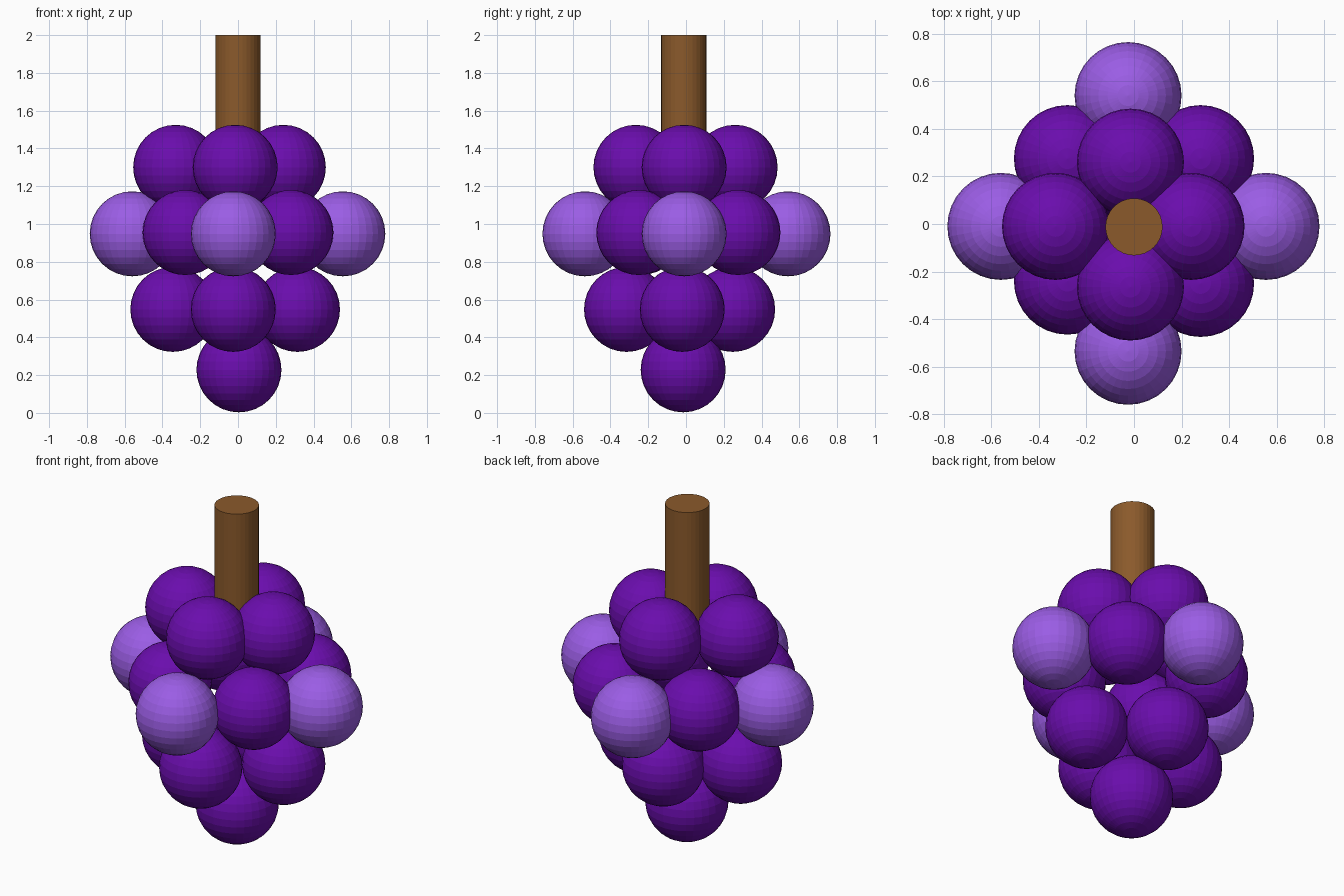
import bpy

if "Cube" in bpy.data.objects:
    bpy.data.objects.remove(bpy.data.objects["Cube"])


def material(name, rgb):
    """Flat colour given as 0-255 sRGB, stored as linear values."""
    lin = [(c / 255 / 12.92) if c < 11 else ((c / 255 + 0.055) / 1.055) ** 2.4 for c in rgb]
    m = bpy.data.materials.new(name)
    m.diffuse_color = (*lin, 1)
    m.use_nodes = True
    m.node_tree.nodes["Principled BSDF"].inputs["Base Color"].default_value = m.diffuse_color
    return m


DARK = material("dark purple", (106, 13, 173))
LIGHT = material("light purple", (155, 93, 229))
BROWN = material("stem brown", (139, 90, 43))
RADIUS = 0.225


def grape(name, x, y, z, mat):
    bpy.ops.mesh.primitive_uv_sphere_add(segments=32, ring_count=16, radius=RADIUS, location=(x, y, z))
    ob = bpy.context.object
    ob.name = name
    ob.data.materials.append(mat)


# Layers of grapes: name, height, colour, plan positions
layers = [
    ("bottom_grape", 0.228, DARK, [(0.005, -0.015)]),
    ("lower_grape", 0.548, DARK, [(-0.345, -0.02), (0.315, -0.02), (-0.025, -0.315), (-0.025, 0.247)]),
    ("middle_grape", 0.955, DARK, [(-0.28, 0.275), (0.28, 0.275), (-0.28, -0.24), (0.28, -0.25)]),
    ("outer_grape", 0.948, LIGHT, [(-0.56, -0.01), (0.555, -0.01), (-0.025, -0.535), (-0.025, 0.54)]),
    ("upper_grape", 1.30, DARK, [(-0.33, -0.01), (0.24, -0.01), (-0.015, -0.265), (-0.015, 0.26)]),
]
for name, z, mat, spots in layers:
    for i, (x, y) in enumerate(spots):
        grape(f"{name}_{i + 1}", x, y, z, mat)

# Stem rising out of the top layer
bottom, top = 1.2, 2.0
bpy.ops.mesh.primitive_cylinder_add(vertices=32, radius=0.12, depth=top - bottom,
                                    location=(0, -0.012, (top + bottom) / 2))
stem = bpy.context.object
stem.name = "stem"
stem.data.materials.append(BROWN)
